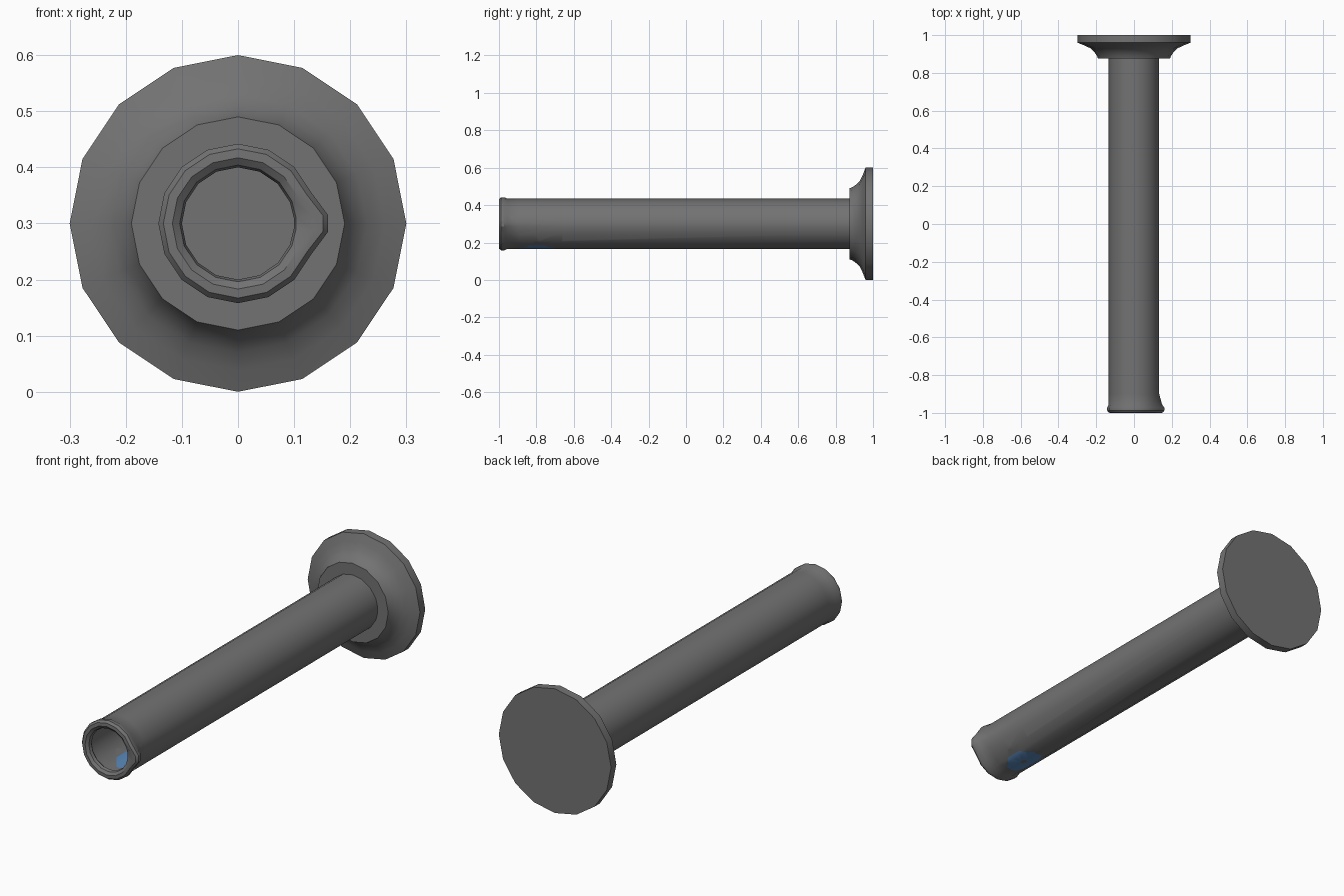
import bpy, bmesh
from math import cos, sin, pi, radians
from mathutils import Vector

cube = bpy.data.objects.get("Cube")
if cube:
    bpy.data.objects.remove(cube, do_unlink=True)

AXIS_Z = 0.3


def material(name, color):
    m = bpy.data.materials.new(name)
    m.use_nodes = True
    m.diffuse_color = color
    bsdf = next(n for n in m.node_tree.nodes if n.type == 'BSDF_PRINCIPLED')
    bsdf.inputs["Base Color"].default_value = color
    return m


grey = material("dark_grey_metal", (0.17, 0.17, 0.17, 1))
blue = material("blue_patch", (0.10, 0.25, 0.50, 1))


def revolve(bm, profile, angles, bulge=None, caps=False):
    """Turn (radius, y) points around the long axis."""
    rings = []
    for r, y in profile:
        ring = []
        for a in angles:
            q = r + (bulge(r, y, a) if bulge else 0)
            ring.append(bm.verts.new((q * cos(a), y, AXIS_Z + q * sin(a))))
        rings.append(ring)
    n = len(angles)
    for lo, hi in zip(rings, rings[1:]):
        for i in range(n):
            j = (i + 1) % n
            bm.faces.new((lo[i], lo[j], hi[j], hi[i]))
    if caps:
        bm.faces.new(rings[0])
        bm.faces.new(rings[-1])
    bmesh.ops.recalc_face_normals(bm, faces=bm.faces[:])


def finish(bm, name, mats):
    mesh = bpy.data.meshes.new(name)
    bm.to_mesh(mesh)
    bm.free()
    ob = bpy.data.objects.new(name, mesh)
    bpy.context.collection.objects.link(ob)
    for m in mats:
        mesh.materials.append(m)
    bpy.ops.object.select_all(action='DESELECT')
    ob.select_set(True)
    bpy.context.view_layer.objects.active = ob
    bpy.ops.object.shade_smooth_by_angle(angle=radians(35))
    return ob


sixteen = [i * pi / 8 for i in range(16)]

# Wall flange: thick disc with a concave flare
bm = bmesh.new()
flare = [(0.19, 0.875), (0.197, 0.892), (0.21, 0.91), (0.23, 0.93),
         (0.262, 0.945), (0.3, 0.96), (0.3, 1.0)]
revolve(bm, flare, sixteen, caps=True)
finish(bm, "wall_flange", [grey])

# Hollow tube with a rolled lip, pulled out to a small spout on one side
NARROW = radians(5.4)


def spout(r, y, a):
    if abs(a) > NARROW + 0.01 or r < 0.11:
        return 0
    return 0.019 * max(0, min(1, (-0.9 - y) / 0.07))


tube_angles = [-NARROW, NARROW] + sixteen[1:]
tube = [(0.134, 0.876), (0.134, -0.66), (0.134, -0.9), (0.134, -0.955),
        (0.142, -0.972), (0.142, -0.988), (0.133, -0.999), (0.117, -1.0),
        (0.104, -0.99), (0.1, -0.975), (0.107, -0.965), (0.13, -0.95),
        (0.13, -0.9), (0.13, -0.66), (0.13, 0.874)]
bm = bmesh.new()
revolve(bm, tube, tube_angles, spout)

# Painted patch under the mouth, cut as an octagon with a small bare centre
PATCH_Y = -0.795
turns = [k * pi / 4 for k in range(8)]


def inside(c, ax, ay):
    return max(c.x / ax * cos(t) + (c.y - PATCH_Y) / ay * sin(t)
               for t in turns) < 1


for ax, ay in ((0.064, 0.095), (0.014, 0.016)):
    for t in turns:
        near = [f for f in bm.faces if f.calc_center_median().z < AXIS_Z - 0.08
                and -0.9 < f.calc_center_median().y < -0.66]
        geom = near + list({e for f in near for e in f.edges}) \
            + list({v for f in near for v in f.verts})
        bmesh.ops.bisect_plane(
            bm, geom=geom, dist=1e-5,
            plane_co=Vector((ax * cos(t), PATCH_Y + ay * sin(t), 0)),
            plane_no=Vector((cos(t) / ax, sin(t) / ay, 0)).normalized())
for f in bm.faces:
    c = f.calc_center_median()
    if c.z < AXIS_Z and inside(c, 0.064, 0.095) and not inside(c, 0.014, 0.016):
        f.material_index = 1
finish(bm, "hollow_tube", [grey, blue])
